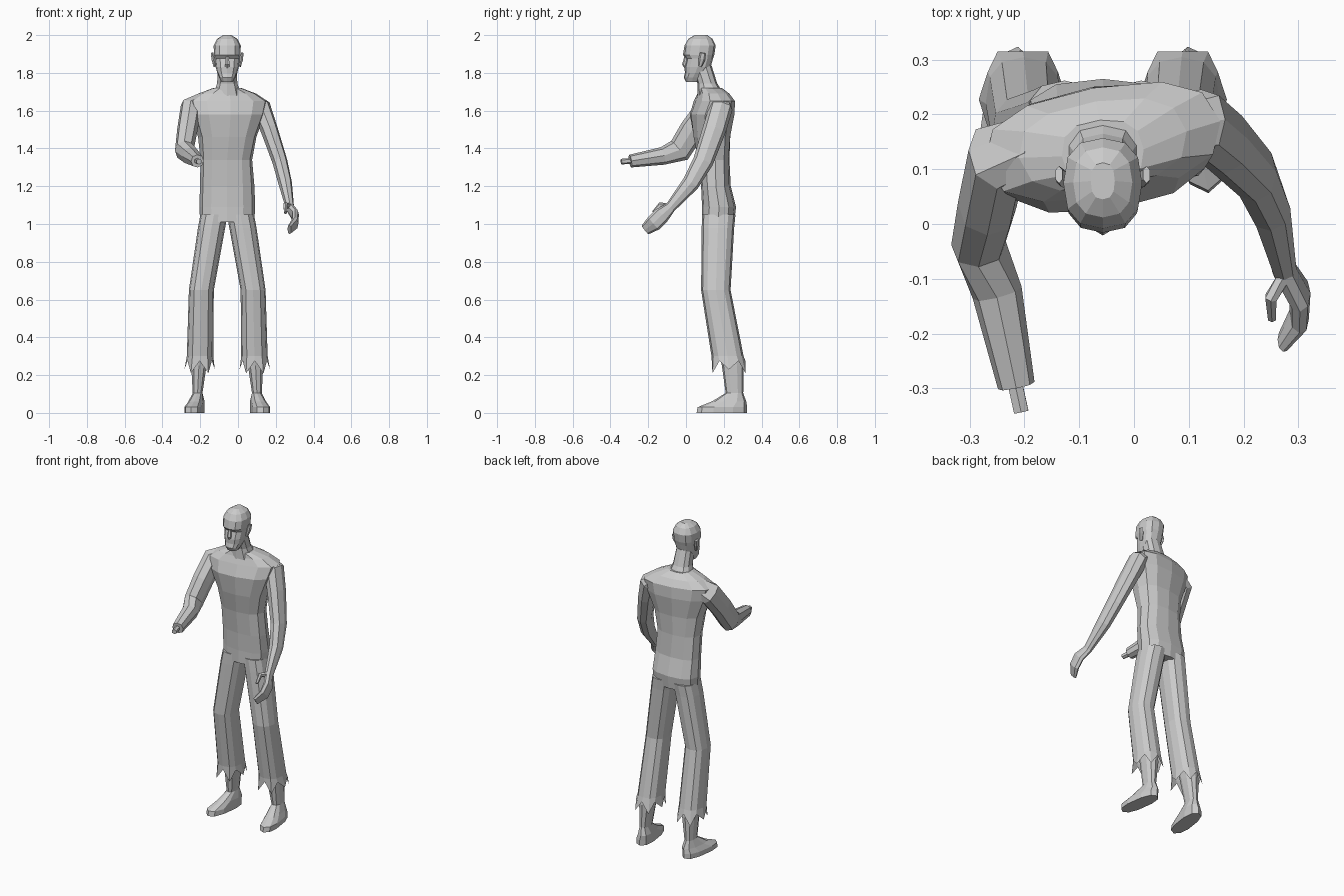
import bpy, bmesh
from math import cos, sin, pi, radians, copysign
from mathutils import Vector

MID = -0.057  # x of the body's centre line


def skin(name, rings, caps=(True, True)):
    """Join equal-sized rings of points into a flat-faced tube."""
    bm = bmesh.new()
    vr = [[bm.verts.new(p) for p in r] for r in rings]
    n = len(vr[0])
    for a, b in zip(vr, vr[1:]):
        for i in range(n):
            j = (i + 1) % n
            bm.faces.new((a[i], a[j], b[j], b[i]))
    if caps[0]:
        bm.faces.new(vr[0])
    if caps[1]:
        bm.faces.new(vr[-1])
    bmesh.ops.recalc_face_normals(bm, faces=bm.faces[:])
    me = bpy.data.meshes.new(name)
    bm.to_mesh(me)
    bm.free()
    ob = bpy.data.objects.new(name, me)
    bpy.context.collection.objects.link(ob)
    return ob


def oval(n, rx, ry, p=0.8):
    """Slightly squared oval with a point on the front and back line."""
    out = []
    for i in range(n):
        c, s = cos(2 * pi * i / n + pi / 2), sin(2 * pi * i / n + pi / 2)
        c, s = round(c, 6), round(s, 6)
        out.append((rx * copysign(abs(c) ** p, c), ry * copysign(abs(s) ** p, s)))
    return out


def level_rings(n, secs, p=0.8):
    """Horizontal rings from (z, cx, half width, y front, y back, turn)."""
    rings = []
    for z, cx, rx, y0, y1, turn in secs:
        a, cy = radians(turn), (y0 + y1) / 2
        rings.append([Vector((cx + x * cos(a) - y * sin(a),
                              cy + x * sin(a) + y * cos(a), z))
                      for x, y in oval(n, rx, (y1 - y0) / 2, p)])
    return rings


def limb(name, path, n=8, p=0.85):
    """Tube along a path of (x, y, z, half width, half depth)."""
    pts = [Vector(q[:3]) for q in path]
    rings = []
    for i, q in enumerate(path):
        t = (pts[min(i + 1, len(pts) - 1)] - pts[max(i - 1, 0)]).normalized()
        a = Vector((1, 0, 0))
        a = (a - t * a.dot(t)).normalized()
        b = t.cross(a)
        rings.append([pts[i] + a * u + b * v for u, v in oval(n, q[3], q[4], p)])
    return skin(name, rings)


# Torso, turned so one shoulder leads
skin("torso", level_rings(12, [
    (1.01, MID, .143, .085, .255, 0),
    (1.09, MID, .148, .085, .265, 0),
    (1.20, MID, .144, .08, .237, 0),
    (1.34, MID - .005, .137, .065, .23, 3),
    (1.46, MID, .155, .04, .235, 6),
    (1.58, MID, .20, .025, .252, 9),
    (1.65, MID, .218, .05, .25, 10),
    (1.69, MID, .155, .065, .225, 9),
    (1.72, MID, .075, .07, .19, 5)]))

# Neck
skin("neck", level_rings(10, [
    (1.67, MID, .08, .06, .21, 0),
    (1.745, MID, .056, .06, .165, 0),
    (1.84, MID, .05, .03, .135, 0)]))

# Head with brow, sunken eyes, mouth and chin
skin("head", level_rings(12, [
    (1.752, MID, .03, .0, .065, 0),
    (1.775, MID, .043, -.012, .085, 0),
    (1.80, MID, .053, -.006, .105, 0),
    (1.83, MID, .061, -.008, .13, 0),
    (1.875, MID, .066, .002, .143, 0),
    (1.895, MID, .07, -.016, .15, 0),
    (1.945, MID, .072, -.008, .157, 0),
    (1.98, MID, .054, .012, .14, 0),
    (2.00, MID, .022, .045, .112, 0)]))
limb("nose", [(MID, .006, 1.893, .009, .012), (MID, -.004, 1.845, .014, .017),
              (MID, .006, 1.828, .012, .014)], 6)
for side, s in (("left", -1), ("right", 1)):
    limb("ear_" + side, [(MID + s * .066, .075, 1.835, .007, .01),
                         (MID + s * .075, .085, 1.875, .010, .018),
                         (MID + s * .080, .09, 1.905, .007, .016)], 6)

# Trouser legs with ragged hems, shins and feet
for side, s in (("left", -1), ("right", 1)):
    leg = level_rings(12, [
        (1.05, MID + s * .070, .072, .085, .262, 0),
        (0.98, MID + s * .083, .072, .083, .255, 0),
        (0.65, MID + s * .137, .066, .08, .236, 0),
        (0.30, MID + s * .144, .070, .135, .305, 0),
        (0.275, MID + s * .146, .072, .14, .315, 0)])
    centre = Vector((MID + s * .146, .228, 0))
    for i, v in enumerate(leg[-1]):
        if i % 2:
            out = v - centre
            v.z = .21 + .02 * (i % 3 == 0)
            v.x += out.x * .12
            v.y += out.y * .12
    skin("trouser_leg_" + side, leg, (True, False))
    turn = s * 8
    skin("foot_and_shin_" + side, level_rings(10, [
        (0.00, MID + s * .174, .048, .055, .325, turn),
        (0.03, MID + s * .174, .048, .06, .325, turn),
        (0.06, MID + s * .163, .040, .135, .32, turn),
        (0.105, MID + s * .157, .027, .21, .303, 0),
        (0.25, MID + s * .150, .042, .19, .305, 0),
        (0.42, MID + s * .144, .05, .15, .26, 0)]))

# Raised arm ending in a bare bone
limb("arm_left", [
    (-.18, .145, 1.645, .05, .055),
    (-.25, .12, 1.61, .058, .07),
    (-.268, .035, 1.50, .054, .068),
    (-.284, -.035, 1.39, .05, .066),
    (-.25, -.125, 1.36, .046, .047),
    (-.215, -.295, 1.333, .034, .034)])
limb("arm_bone", [(-.222, -.27, 1.336, .015, .015),
                  (-.206, -.343, 1.33, .015, .015)], 6)

# Hanging arm
limb("arm_right", [
    (.06, .18, 1.65, .04, .05),
    (.122, .185, 1.615, .054, .062),
    (.165, .15, 1.50, .046, .062),
    (.222, .09, 1.33, .04, .054),
    (.25, .025, 1.215, .036, .046),
    (.275, -.085, 1.085, .022, .028)])

# Hand with curled fingers and thumb
limb("hand_right", [
    (.272, -.08, 1.09, .022, .028),
    (.303, -.13, 1.045, .020, .044),
    (.302, -.17, 1.005, .018, .044),
    (.272, -.215, .97, .011, .030)])
limb("thumb_right", [(.275, -.095, 1.095, .013, .016),
                     (.250, -.135, 1.10, .012, .015),
                     (.252, -.172, 1.06, .008, .010)], 6)
